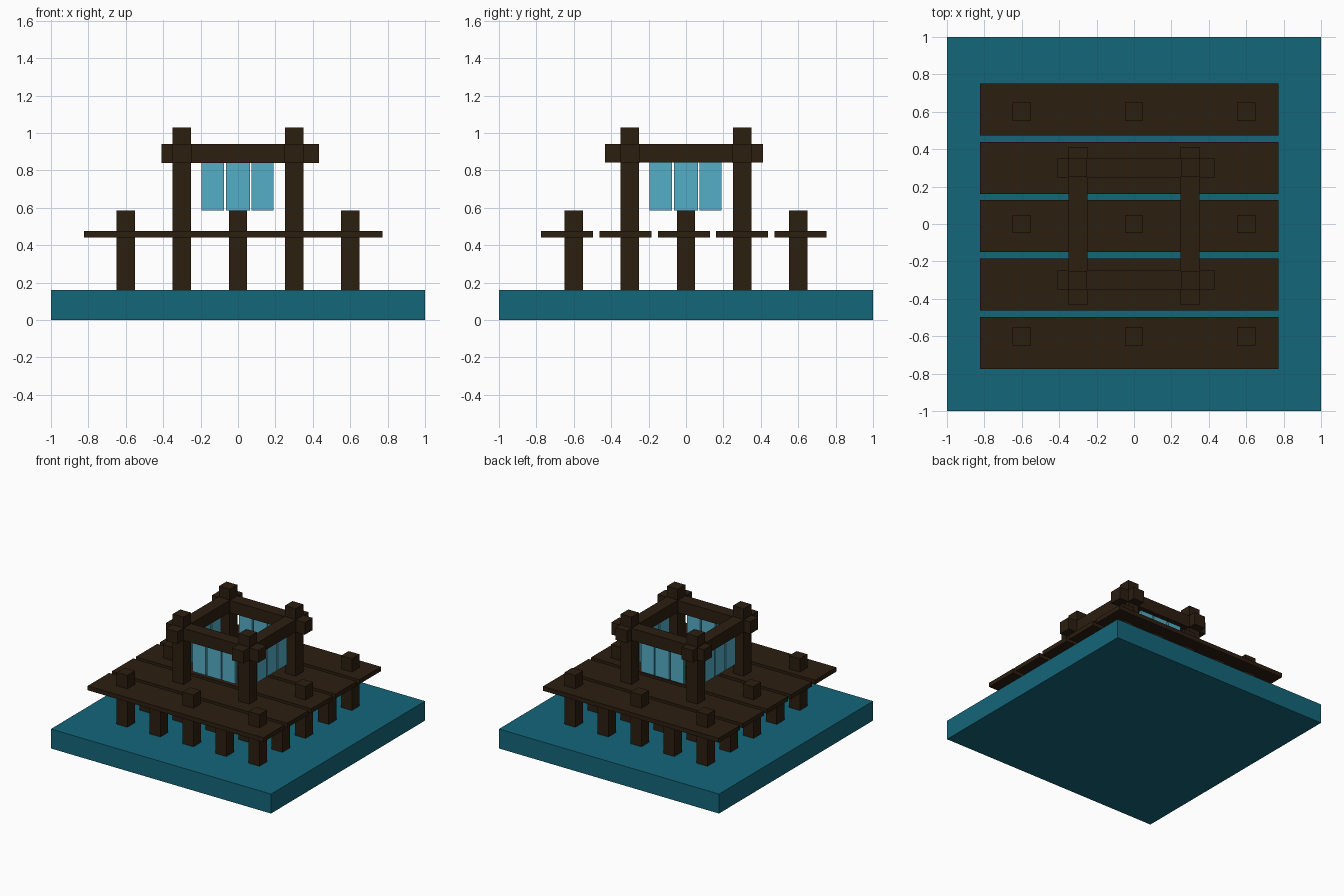
import bpy

if "Cube" in bpy.data.objects:
    bpy.data.objects.remove(bpy.data.objects["Cube"])

def mat(name, col):
    m = bpy.data.materials.new(name)
    m.diffuse_color = (*col, 1)
    m.use_nodes = True
    m.node_tree.nodes["Principled BSDF"].inputs["Base Color"].default_value = m.diffuse_color
    return m

WOOD = mat("dark_wood", (0.025, 0.013, 0.005))
WATER = mat("water", (0.007, 0.133, 0.195))
CLOTH = mat("pale_blue", (0.089, 0.423, 0.565))

def box(name, x, y, z, m):
    """Box from (min, max) ranges on each axis."""
    v = [(a, b, c) for a in x for b in y for c in z]
    f = [(0, 1, 3, 2), (4, 6, 7, 5), (0, 4, 5, 1), (2, 3, 7, 6), (0, 2, 6, 4), (1, 5, 7, 3)]
    me = bpy.data.meshes.new(name)
    me.from_pydata(v, [], f)
    me.materials.append(m)
    ob = bpy.data.objects.new(name, me)
    bpy.context.collection.objects.link(ob)
    return ob

def around(c, half):
    return (c - half, c + half)

# water slab
box("water_base", (-1, 1), (-1, 1), (0, 0.16), WATER)

# deck planks
for i in range(5):
    box(f"deck_plank_{i}", (-0.823, 0.773), around(-0.637 + 0.3125 * i, 0.139), (0.44, 0.476), WOOD)

# grid of posts: tall pavilion posts, mooring posts and hidden supports
for i in range(-2, 3):
    for j in range(-2, 3):
        if abs(i) == 1 and abs(j) == 1:
            name, top = "pavilion_post", 1.03
        elif i % 2 == 0 and j % 2 == 0:
            name, top = "mooring_post", 0.585
        else:
            name, top = "support_post", 0.45
        box(name, around(0.3 * i, 0.049), around(0.3 * j, 0.049), (0.16, top), WOOD)

# top beams and hanging panels on all four sides
for s in (-0.3, 0.3):
    box("beam_x", (-0.41, 0.433), around(s, 0.051), (0.84, 0.94), WOOD)
    box("beam_y", around(s, 0.051), (-0.433, 0.413), (0.842, 0.942), WOOD)
    for c, h in ((-0.135, 0.059), (0.0, 0.063), (0.132, 0.059)):
        box("hanging_panel_x", around(c, h), around(s, 0.012), (0.585, 0.845), CLOTH)
        box("hanging_panel_y", around(s, 0.012), around(c, h), (0.585, 0.845), CLOTH)
